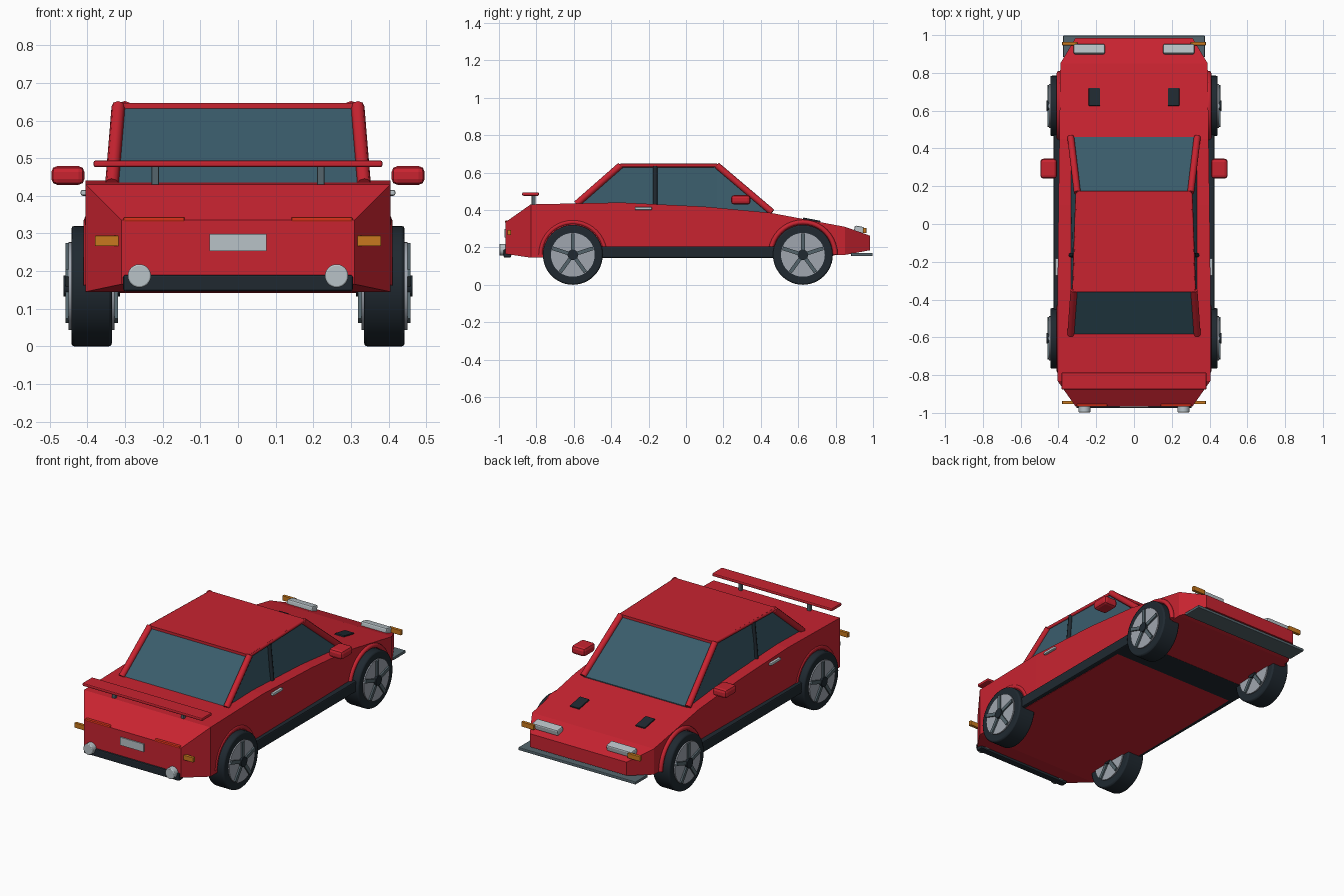
import bpy, bmesh, math
from mathutils import Vector

if "Cube" in bpy.data.objects:
    bpy.data.objects.remove(bpy.data.objects["Cube"])


def material(name, rgb):
    m = bpy.data.materials.new(name)
    m.use_nodes = True
    m.diffuse_color = (*rgb, 1)
    m.node_tree.nodes["Principled BSDF"].inputs["Base Color"].default_value = (*rgb, 1)
    return m


RED = material("red paint", (0.58, 0.017, 0.03))
GLASS = material("blue glass", (0.042, 0.107, 0.147))
DARK = material("dark rubber", (0.014, 0.022, 0.03))
SILVER = material("silver", (0.48, 0.54, 0.57))
GREY = material("mid grey", (0.09, 0.13, 0.15))
RIM = material("rim metal", (0.35, 0.38, 0.43))
AMBER = material("amber", (0.58, 0.19, 0.013))
TAIL = material("tail red", (0.68, 0.03, 0.01))


def finish(obj, name, mat, bevel=0.0, smooth=False):
    obj.name = name
    obj.data.materials.append(mat)
    if smooth:
        bpy.ops.object.shade_smooth_by_angle()
    if bevel:
        b = obj.modifiers.new("bevel", "BEVEL")
        b.width, b.segments, b.limit_method = bevel, 2, "ANGLE"
    return obj


def box(name, centre, size, mat, bevel=0.0, tilt=0.0):
    bpy.ops.mesh.primitive_cube_add(size=1, location=centre, rotation=(tilt, 0, 0))
    obj = bpy.context.object
    obj.scale = size
    bpy.ops.object.transform_apply(location=False, rotation=False)
    return finish(obj, name, mat, bevel)


def disc(name, centre, radius, depth, mat, axis="X", bevel=0.0, sides=40):
    turn = (0, math.pi / 2, 0) if axis == "X" else (math.pi / 2, 0, 0)
    bpy.ops.mesh.primitive_cylinder_add(vertices=sides, radius=radius, depth=depth,
                                        location=centre, rotation=turn)
    return finish(bpy.context.object, name, mat, bevel, True)


def tube(name, points, radius, mat):
    curve = bpy.data.curves.new(name, "CURVE")
    curve.dimensions = "3D"
    curve.bevel_depth, curve.bevel_resolution = radius, 2
    curve.use_fill_caps = True
    spline = curve.splines.new("POLY")
    spline.points.add(len(points) - 1)
    for p, co in zip(spline.points, points):
        p.co = (*co, 1)
    curve.materials.append(mat)
    obj = bpy.data.objects.new(name, curve)
    bpy.context.collection.objects.link(obj)


def loft(name, sections, mats):
    """Skin rectangular sections given as (y, bottom half width, top half width, low, high)."""
    bm = bmesh.new()
    rings = [[bm.verts.new(v) for v in ((-b, y, lo), (b, y, lo), (t, y, hi), (-t, y, hi))]
             for y, b, t, lo, hi in sections]
    for a, c in zip(rings, rings[1:]):
        for i in range(4):
            j = (i + 1) % 4
            bm.faces.new((a[i], a[j], c[j], c[i]))
    bm.faces.new(rings[0])
    bm.faces.new(rings[-1])
    bmesh.ops.recalc_face_normals(bm, faces=bm.faces)
    mesh = bpy.data.meshes.new(name)
    bm.to_mesh(mesh)
    bm.free()
    for m in mats:
        mesh.materials.append(m)
    obj = bpy.data.objects.new(name, mesh)
    bpy.context.collection.objects.link(obj)
    return obj


# Wedge body
loft("body", [
    (-0.965, 0.31, 0.31, 0.165, 0.335),
    (-0.83, 0.405, 0.405, 0.145, 0.43),
    (-0.35, 0.405, 0.405, 0.142, 0.44),
    (0.10, 0.40, 0.40, 0.142, 0.418),
    (0.45, 0.395, 0.395, 0.145, 0.385),
    (0.85, 0.39, 0.39, 0.16, 0.31),
    (0.985, 0.31, 0.31, 0.185, 0.262)], [RED])

# Glass cabin with a painted roof face
cabin_rear, roof_rear = (0.335, -0.585, 0.432), (0.318, -0.35, 0.638)
roof_front, cabin_front = (0.30, 0.165, 0.638), (0.335, 0.46, 0.388)
cabin = loft("cabin_glass", [
    (-0.585, 0.335, 0.335, 0.425, 0.432),
    (-0.35, 0.335, 0.318, 0.425, 0.638),
    (0.165, 0.335, 0.30, 0.395, 0.638),
    (0.46, 0.335, 0.335, 0.378, 0.388)], [GLASS, RED])
for face in cabin.data.polygons:
    if face.normal.z > 0.95 and face.center.z > 0.6:
        face.material_index = 1
loft("roof_panel", [(-0.36, 0.325, 0.322, 0.632, 0.647),
                    (0.175, 0.305, 0.302, 0.632, 0.647)], [RED])

# Full-width parts
box("sill", (0, 0, 0.175), (0.852, 1.0, 0.062), DARK, 0.006)
box("rear_bumper", (0, -0.955, 0.168), (0.61, 0.04, 0.044), DARK, 0.006)
box("front_splitter", (0, 0.94, 0.162), (0.75, 0.115, 0.017), GREY, 0.004)
box("number_plate", (0, -0.967, 0.276), (0.152, 0.009, 0.046), SILVER)
box("spoiler_wing", (0, -0.831, 0.485), (0.768, 0.09, 0.018), RED, 0.006)

for side, label in ((1, "left"), (-1, "right")):
    # Pillars
    for name, low, high in (("rear", cabin_rear, roof_rear), ("front", cabin_front, roof_front)):
        tube(f"{name}_pillar_{label}", [(side * p[0], p[1], p[2]) for p in (low, high)], 0.018, RED)
    tube(f"roof_rail_{label}", [(side * p[0], p[1], p[2]) for p in (roof_rear, roof_front)], 0.01, RED)
    tube(f"door_pillar_{label}", [(side * 0.334, -0.165, 0.43), (side * 0.314, -0.165, 0.635)], 0.012, DARK)

    # Door mirror and handle
    box(f"mirror_{label}", (side * 0.452, 0.293, 0.454), (0.088, 0.105, 0.05), RED, 0.016)
    box(f"door_handle_{label}", (side * 0.408, -0.228, 0.408), (0.02, 0.092, 0.016), SILVER, 0.005)

    # Spoiler post, bonnet vent, exhaust
    box(f"spoiler_post_{label}", (side * 0.22, -0.815, 0.453), (0.02, 0.02, 0.06), GREY, 0.003)
    slope = math.atan2(-0.075, 0.4)
    box(f"bonnet_vent_{label}", (side * 0.21, 0.672, 0.345), (0.06, 0.095, 0.012), DARK, 0.003, slope)
    disc(f"exhaust_{label}", (side * 0.262, -0.965, 0.187), 0.031, 0.066, SILVER, "Y", 0.004, 24)

    # Lights
    box(f"headlight_{label}", (side * 0.237, 0.925, 0.294), (0.165, 0.052, 0.038), SILVER, 0.008, slope)
    box(f"tail_light_{label}", (side * 0.223, -0.952, 0.337), (0.163, 0.03, 0.014), TAIL, 0.005)
    box(f"rear_indicator_{label}", (side * 0.345, -0.945, 0.28), (0.07, 0.018, 0.028), AMBER, 0.002)
    box(f"front_indicator_{label}", (side * 0.34, 0.955, 0.29), (0.08, 0.018, 0.028), AMBER, 0.002)

    # Wheels with five spokes on both faces, and arch trims
    for end, y in (("rear", -0.605), ("front", 0.625)):
        tag, axle = f"{end}_{label}", Vector((side * 0.389, y, 0.16))
        disc(f"tyre_{tag}", axle, 0.16, 0.108, DARK, bevel=0.008, sides=48)
        disc(f"rim_{tag}", axle, 0.117, 0.122, RIM)
        disc(f"hub_{tag}", axle, 0.028, 0.15, DARK, sides=20)
        for face in (1, -1):
            for k in range(5):
                a = math.tau * k / 5
                offset = Vector((face * 0.064, -math.sin(a) * 0.064, math.cos(a) * 0.064))
                box(f"spoke_{tag}", axle + offset, (0.012, 0.02, 0.1), GREY, 0.0, a)
        arc = [(side * 0.397, y + 0.173 * math.cos(t * math.pi / 20),
                0.162 + 0.173 * math.sin(t * math.pi / 20)) for t in range(21)]
        tube(f"arch_trim_{tag}", arc, 0.013, RED)
